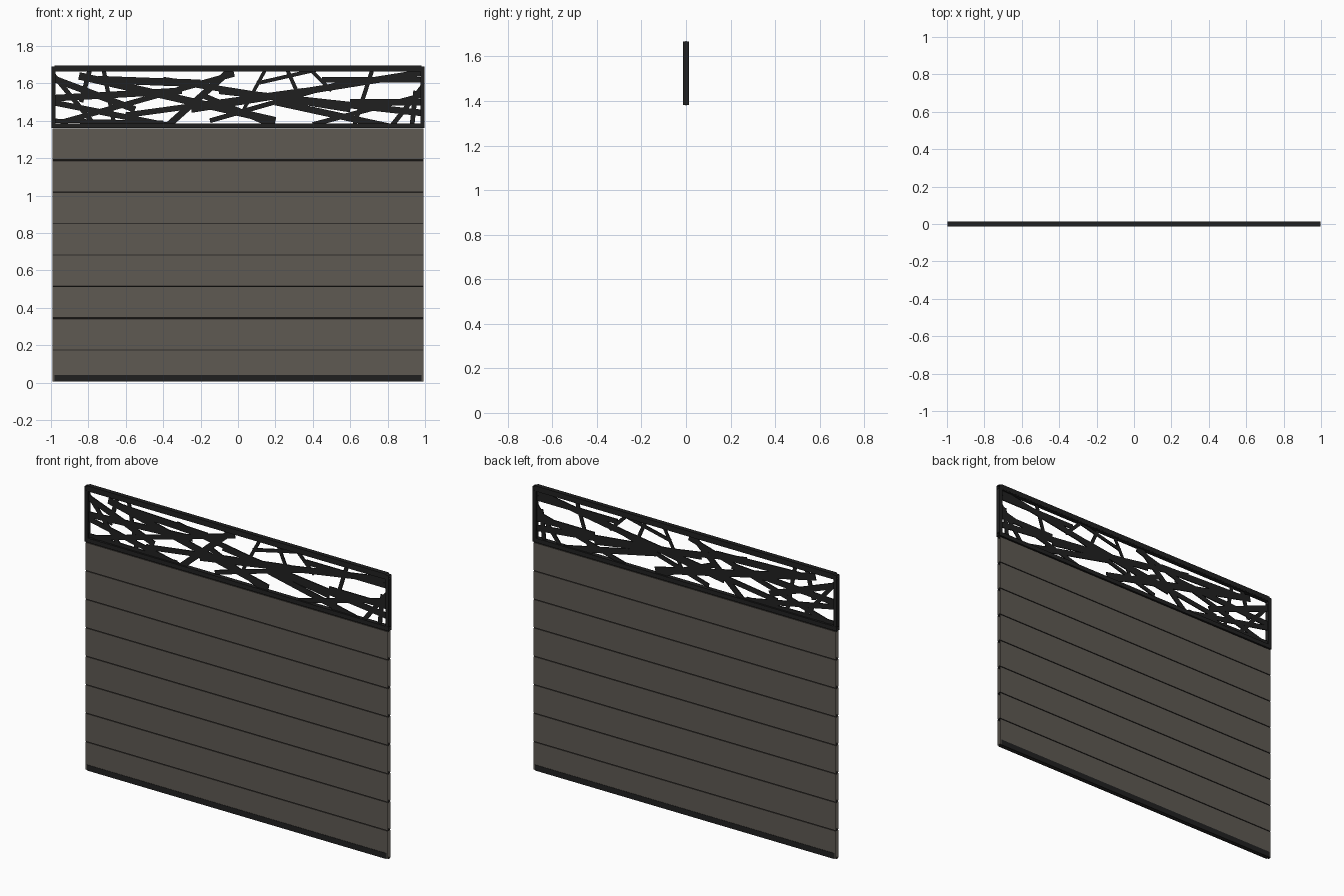
import bpy, bmesh, math
from mathutils import Vector

if "Cube" in bpy.data.objects:
    bpy.data.objects.remove(bpy.data.objects["Cube"])


def material(name, r, g, b):
    m = bpy.data.materials.new(name)
    m.diffuse_color = (r, g, b, 1)
    m.use_nodes = True
    m.node_tree.nodes["Principled BSDF"].inputs["Base Color"].default_value = m.diffuse_color
    return m


BOARD = material("grey brown board", 0.112, 0.100, 0.086)
GROOVE = material("dark groove", 0.03, 0.027, 0.024)
METAL = material("anthracite metal", 0.0145, 0.0145, 0.0145)


def finish(bm, name, mats):
    bmesh.ops.recalc_face_normals(bm, faces=bm.faces)
    me = bpy.data.meshes.new(name)
    bm.to_mesh(me)
    bm.free()
    for m in mats:
        me.materials.append(m)
    ob = bpy.data.objects.new(name, me)
    bpy.context.collection.objects.link(ob)
    return ob


def extrusion(name, profile, half, mats, dark=None):
    """Open-ended hollow extrusion of a closed (y, z) profile along x."""
    bm = bmesh.new()
    a = [bm.verts.new((-half, y, z)) for y, z in profile]
    b = [bm.verts.new((half, y, z)) for y, z in profile]
    n = len(profile)
    for i in range(n):
        j = (i + 1) % n
        f = bm.faces.new((a[i], a[j], b[j], b[i]))
        if dark and dark(f.calc_center_median()):
            f.material_index = 1
    return finish(bm, name, mats)


def box_profile(hy, z0, z1):
    return [(-hy, z0), (hy, z0), (hy, z1), (-hy, z1)]


# Eight hollow boards with a recessed joint between them
PITCH, BASE, T, R = 0.169, 0.006, 0.0105, 0.0065
for i in range(8):
    z0 = BASE + i * PITCH
    z1 = z0 + PITCH
    prof = [(-R, z0), (R, z0), (R, z0 + 0.002), (T, z0 + 0.003),
            (T, z1 - 0.003), (R, z1 - 0.002), (R, z1), (-R, z1),
            (-R, z1 - 0.002), (-T, z1 - 0.003), (-T, z0 + 0.003), (-R, z0 + 0.002)]
    extrusion(f"board_{i + 1}", prof, 0.993, [BOARD, GROOVE],
              lambda c, z0=z0, z1=z1: c.z < z0 + 0.0028 or c.z > z1 - 0.0028)

# Bottom channel, open at the top
H, W = 0.0132, 0.0018
extrusion("bottom_channel",
          [(-H, 0.006), (H, 0.006), (H, 0.04), (H - W, 0.04), (H - W, 0.008),
           (-H + W, 0.008), (-H + W, 0.04), (-H, 0.04)], 0.982, [METAL])

# Top cap rail and the rails of the decorative frame
extrusion("top_cap_rail", box_profile(H, 1.668, 1.696), 0.982, [METAL])
extrusion("frame_top_rail", box_profile(0.0122, 1.663, 1.690), 0.998, [METAL])
extrusion("frame_lower_rail", box_profile(H, 1.361, 1.386), 0.998, [METAL])

# Frame side posts
for side, name in ((-1, "left"), (1, "right")):
    bm = bmesh.new()
    bmesh.ops.create_cube(bm, size=1)
    for v in bm.verts:
        v.co = Vector((side * 0.987 + v.co.x * 0.021, v.co.y * 0.0255, 1.525 + v.co.z * 0.284))
    finish(bm, f"{name}_frame_post", [METAL])

# Crossing strips of the decorative insert: x0, z0, x1, z1, width
STRIPS = [
    (-1.0, 1.66, -0.76, 1.37, .025), (-1.0, 1.63, -0.55, 1.46, .035),
    (-1.0, 1.52, -0.30, 1.56, .035), (-1.0, 1.50, -0.35, 1.37, .030),
    (-0.79, 1.68, -0.84, 1.50, .025), (-0.72, 1.68, -0.66, 1.37, .022),
    (-0.95, 1.39, -0.02, 1.65, .028), (-0.85, 1.64, 0.20, 1.40, .040),
    (-0.75, 1.62, -0.20, 1.60, .040), (-0.03, 1.68, -0.38, 1.37, .035),
    (-0.60, 1.43, 0.35, 1.56, .030), (-0.40, 1.62, 0.60, 1.46, .030),
    (-0.25, 1.46, 1.0, 1.66, .035), (-0.10, 1.56, 1.0, 1.44, .035),
    (-0.15, 1.40, 0.55, 1.60, .025), (0.26, 1.68, 0.34, 1.50, .020),
    (0.38, 1.68, 0.50, 1.56, .020), (0.15, 1.68, 0.02, 1.44, .018),
    (0.20, 1.50, 0.80, 1.37, .035), (0.40, 1.38, 1.0, 1.54, .025),
    (0.45, 1.62, 1.0, 1.62, .030), (0.72, 1.68, 0.62, 1.37, .022),
    (1.0, 1.60, 0.82, 1.37, .025), (0.95, 1.56, 0.93, 1.37, .025),
    (0.60, 1.50, 1.0, 1.50, .035), (-0.20, 1.54, 0.20, 1.37, .030),
    (-0.98, 1.40, -0.40, 1.39, .022), (0.10, 1.60, 0.45, 1.68, .020),
]
for i, (x0, z0, x1, z1, w) in enumerate(STRIPS):
    p, q = Vector((x0, 0, z0)), Vector((x1, 0, z1))
    d = (q - p).normalized()
    s = Vector((-d.z, 0, d.x)) * (w / 2)
    y = Vector((0, 0.003, 0))
    bm = bmesh.new()
    corners = (p - s, q - s, q + s, p + s)
    lo = [bm.verts.new(c - y) for c in corners]
    hi = [bm.verts.new(c + y) for c in corners]
    bm.faces.new(lo)
    bm.faces.new(hi[::-1])
    for k in range(4):
        m = (k + 1) % 4
        bm.faces.new((lo[k], lo[m], hi[m], hi[k]))
    # Trim the strip to the inside of the frame
    for co, no in (((-.985, 0, 0), (-1, 0, 0)), ((.985, 0, 0), (1, 0, 0)),
                   ((0, 0, 1.38), (0, 0, -1)), ((0, 0, 1.67), (0, 0, 1))):
        bmesh.ops.bisect_plane(bm, geom=bm.verts[:] + bm.edges[:] + bm.faces[:],
                               plane_co=co, plane_no=no, clear_outer=True)
    finish(bm, f"insert_strip_{i + 1}", [METAL])
